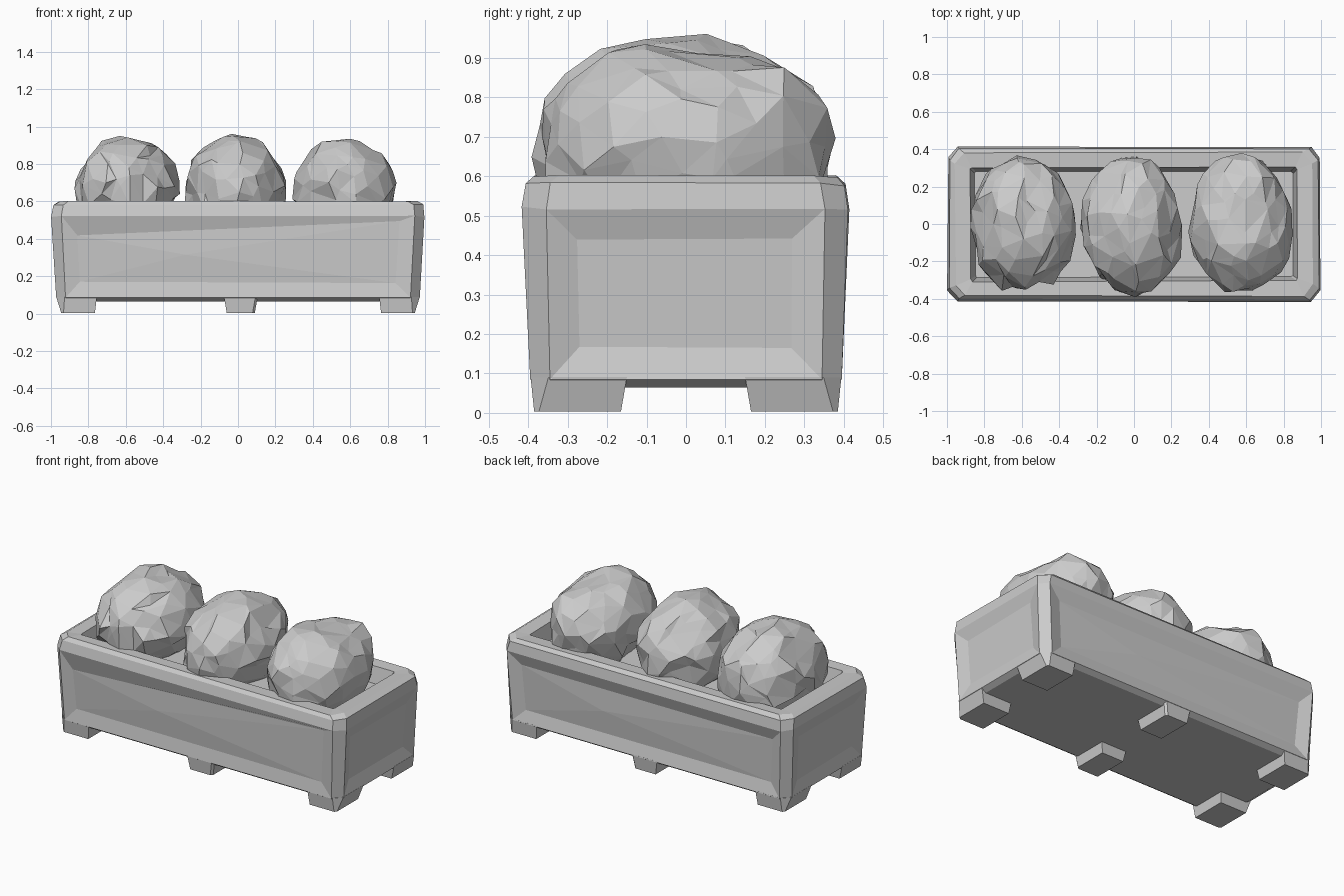
import bpy, bmesh, math, random
from mathutils import Vector

if "Cube" in bpy.data.objects:
    bpy.data.objects.remove(bpy.data.objects["Cube"])

random.seed(7)
stone = bpy.data.materials.new("plain grey")
stone.diffuse_color = (0.6, 0.6, 0.6, 1)
stone.use_nodes = True
stone.node_tree.nodes["Principled BSDF"].inputs["Base Color"].default_value = stone.diffuse_color


def finish(bm, name):
    bmesh.ops.recalc_face_normals(bm, faces=bm.faces)
    mesh = bpy.data.meshes.new(name)
    bm.to_mesh(mesh)
    bm.free()
    mesh.materials.append(stone)
    obj = bpy.data.objects.new(name, mesh)
    bpy.context.collection.objects.link(obj)
    return obj


def ring(bm, hx, hy, cx, cy, z):
    # rectangle with cut corners, listed counter-clockwise
    pts = [(hx, -hy + cy), (hx, hy - cy), (hx - cx, hy), (-hx + cx, hy),
           (-hx, hy - cy), (-hx, -hy + cy), (-hx + cx, -hy), (hx - cx, -hy)]
    return [bm.verts.new((x, y, z)) for x, y in pts]


# Trough: outer wall, rim, inner wall and soil lofted from rings
bm = bmesh.new()
levels = [(0.94, 0.365, 0.03, 0.03, 0.065), (0.972, 0.395, 0.05, 0.05, 0.085),
          (0.997, 0.414, 0.05, 0.06, 0.52), (0.988, 0.402, 0.05, 0.06, 0.58),
          (0.955, 0.385, 0.05, 0.06, 0.60), (0.875, 0.305, 0.01, 0.01, 0.595),
          (0.85, 0.285, 0.01, 0.01, 0.50)]
rings = [ring(bm, *lv) for lv in levels]
walls = []
for k in range(len(rings) - 1):
    a, b = rings[k], rings[k + 1]
    for i in range(8):
        j = (i + 1) % 8
        f = bm.faces.new((a[i], a[j], b[j], b[i]))
        if k == 1 and i % 2 == 0:
            walls.append(f)
bm.faces.new(rings[0][::-1])
bm.faces.new(rings[-1])
bm.normal_update()
# Wide, shallow hollows worn into the four walls
for f in walls:
    depth = -0.015 if f.normal.y < -0.5 else -0.022
    bmesh.ops.inset_region(bm, faces=[f], thickness=0.08, depth=depth, use_even_offset=True)
    f.normal_update()
    if f.normal.y < -0.5:
        # the front hollow has a slanting upper lip
        for v in f.verts:
            if v.co.z > 0.3:
                v.co.z += 0.05 if v.co.x > 0 else -0.02
                v.co.y += 0.006 if v.co.x > 0 else -0.008
    if abs(f.normal.y) > 0.5:
        # uneven chiselled ridge across the long panels
        r = bmesh.ops.poke(bm, faces=[f], offset=0.012)
        for v in r["verts"]:
            v.co.x += 0.3 if v.co.y > 0 else -0.3
# Chipped edges
for v in bm.verts:
    if v.co.z > 0.09:
        v.co += Vector([random.uniform(-0.005, 0.005) for _ in range(3)])
finish(bm, "trough")

# Six feet: the corner ones flare out to meet the corner posts
for sx in (-1, 0, 1):
    for sy in (-1, 1):
        bm = bmesh.new()
        mid = 0.015 if sx == 0 else 0
        bottom, top = [], []
        for x0, x1, y0, y1, z, out in (
                (0.765, 0.945, 0.165, 0.385, 0.003, bottom),
                (0.755, 0.972, 0.150, 0.394, 0.09, top)):
            if sx == 0:
                w = 0.075 if z < 0.05 else 0.09
                x0, x1 = -w, w
            c = 0.045 if sx and z > 0.05 else 0.012
            s = sx or 1
            for x, y in ((x0, y0), (x1, y0), (x1, y1 - c), (x1 - c, y1), (x0, y1)):
                out.append(bm.verts.new((mid + s * x, sy * y, z)))
        bm.faces.new(bottom)
        bm.faces.new(top)
        for i in range(5):
            j = (i + 1) % 5
            bm.faces.new((bottom[i], bottom[j], top[j], top[i]))
        finish(bm, "foot")


# Faceted shrubs: irregular triangulated balls with leaf clumps in and out
def shrub(name, x, seed, count=135):
    random.seed(seed)
    clumps = [(Vector([random.gauss(0, 1) for _ in range(3)]).normalized(),
               random.choice((0.91, 0.97, 1.02))) for _ in range(45)]
    bm = bmesh.new()
    for i in range(count):
        h = 1 - 2 * (i + 0.5) / count
        a = i * 2.39996
        p = Vector((math.sqrt(1 - h * h) * math.cos(a), math.sqrt(1 - h * h) * math.sin(a), h))
        p += Vector([random.uniform(-0.11, 0.11) for _ in range(3)])
        bm.verts.new(p.normalized())
    bmesh.ops.convex_hull(bm, input=bm.verts)
    for v in bm.verts:
        p = v.co.normalized()
        r = max(clumps, key=lambda c: c[0].dot(p))[1] + random.uniform(-0.03, 0.03)
        # slightly squared-off shoulders
        r *= 1 + 0.04 * (2 * p.y * p.z) ** 2
        p = (p + Vector([random.uniform(-0.07, 0.07) for _ in range(3)])).normalized()
        v.co = (x + p.x * r * 0.28, p.y * r * 0.375, max(0.47, 0.665 + p.z * r * 0.287))
    finish(bm, name)


shrub("left_shrub", -0.595, 3)
shrub("middle_shrub", -0.01, 11)
shrub("right_shrub", 0.575, 23)
